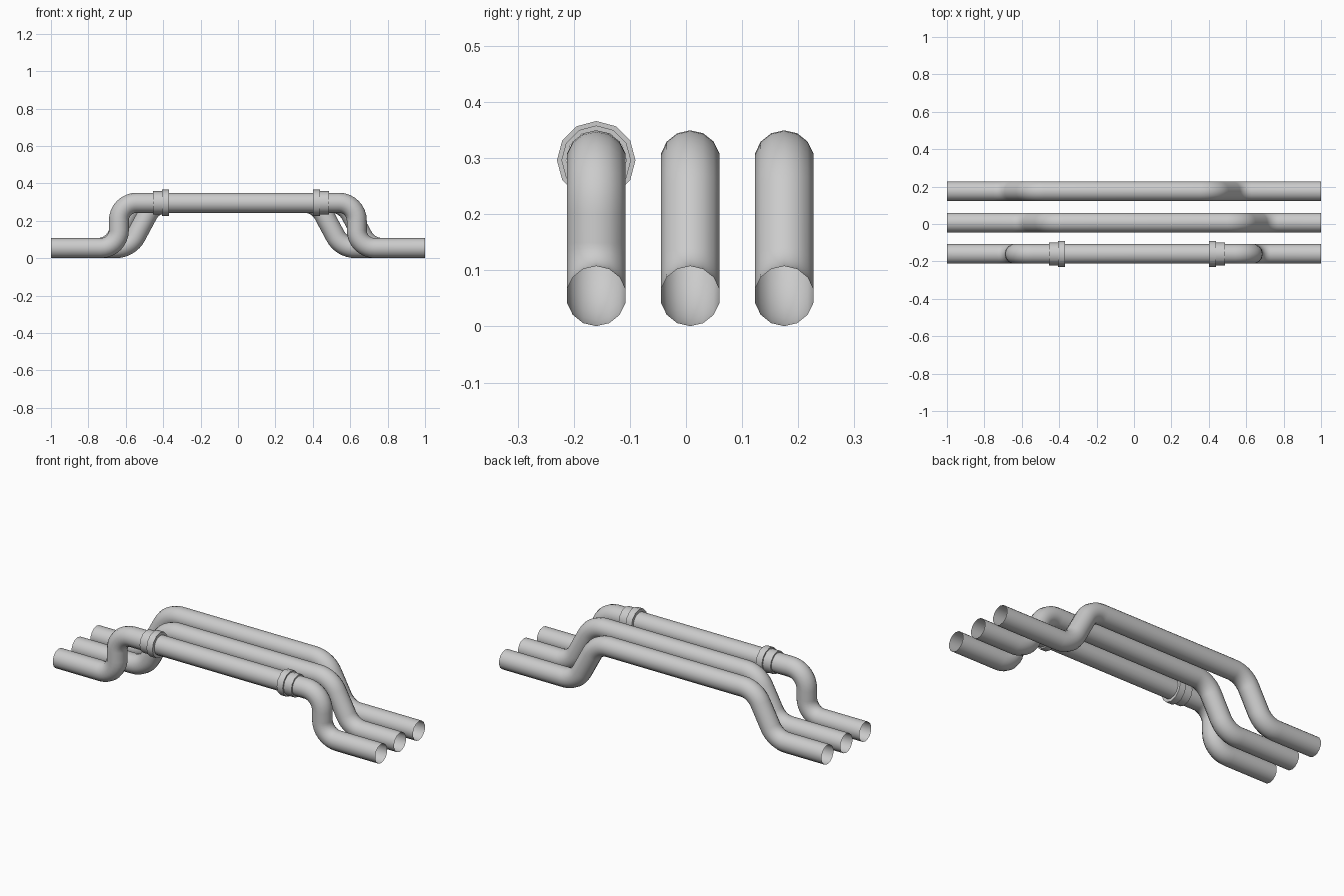
import bpy
import bmesh
import math
from mathutils import Vector

cube = bpy.data.objects.get("Cube")
if cube:
    bpy.data.objects.remove(cube, do_unlink=True)

RADIUS = 0.0535
LOW, HIGH = 0.054, 0.296

grey = bpy.data.materials.new("pipe grey")
grey.use_nodes = True
grey.diffuse_color = (0.6, 0.6, 0.6, 1)
grey.node_tree.nodes["Principled BSDF"].inputs["Base Color"].default_value = grey.diffuse_color


def finish(name, bm, angle):
    bmesh.ops.recalc_face_normals(bm, faces=bm.faces)
    mesh = bpy.data.meshes.new(name)
    bm.to_mesh(mesh)
    bm.free()
    mesh.materials.append(grey)
    obj = bpy.data.objects.new(name, mesh)
    bpy.context.collection.objects.link(obj)
    bpy.ops.object.select_all(action="DESELECT")
    obj.select_set(True)
    bpy.context.view_layer.objects.active = obj
    bpy.ops.object.shade_smooth_by_angle(angle=math.radians(angle))
    return obj


def rounded_path(corners, bend, steps=8):
    """Replace each inner corner with an arc; return points and tangents."""
    pts = [Vector(c) for c in corners]
    out = [(pts[0], (pts[1] - pts[0]).normalized())]
    for a, b, c in zip(pts, pts[1:], pts[2:]):
        d1, d2 = (b - a).normalized(), (c - b).normalized()
        turn = d1.angle(d2)
        start = b - d1 * bend * math.tan(turn / 2)
        side = (d2 - d1 * d1.dot(d2)).normalized()
        for i in range(steps + 1):
            t = turn * i / steps
            p = start + d1 * bend * math.sin(t) + side * bend * (1 - math.cos(t))
            out.append((p, d1 * math.cos(t) + side * math.sin(t)))
    out.append((pts[-1], (pts[-1] - pts[-2]).normalized()))
    return out


def sweep(bm, stations, sides):
    """Join rings of (centre, tangent, radius) into an open tube."""
    across = Vector((0, 1, 0))
    rings = []
    for centre, tangent, radius in stations:
        up = tangent.cross(across)
        ring = []
        for k in range(sides):
            a = math.tau * k / sides
            ring.append(bm.verts.new(centre + radius * (up * math.cos(a) + across * math.sin(a))))
        rings.append(ring)
    for r, s in zip(rings, rings[1:]):
        for k in range(sides):
            n = (k + 1) % sides
            bm.faces.new((r[k], r[n], s[n], s[k]))


def pipe(name, y, left, right, run, bend):
    """Pipe that steps up at the left x, and down again at the right x."""
    corners = [(-1, y, LOW), (left - run, y, LOW), (left + run, y, HIGH),
               (right - run, y, HIGH), (right + run, y, LOW), (1, y, LOW)]
    bm = bmesh.new()
    sweep(bm, [(p, t, RADIUS) for p, t in rounded_path(corners, bend)], 14)
    finish(name, bm, 60)


# Three open-ended pipes, front to back
FRONT_Y = -0.16
pipe("front_pipe", FRONT_Y, -0.637, 0.635, 0, 0.095)
pipe("middle_pipe", 0.0075, -0.515, 0.635, 0.065, 0.12)
pipe("back_pipe", 0.175, -0.615, 0.49, 0.065, 0.12)

# Stepped collars on the raised part of the front pipe
profile = [(0.37, RADIUS), (0.37, 0.07), (0.407, 0.07), (0.407, 0.062),
           (0.455, 0.062), (0.455, RADIUS)]
for name, sign, shift in (("right_collar", -1, 0), ("left_collar", 1, 0.031)):
    bm = bmesh.new()
    sweep(bm, [(Vector((sign * (x + shift), FRONT_Y, HIGH)), Vector((1, 0, 0)), r)
               for x, r in profile], 12)
    finish(name, bm, 40)
